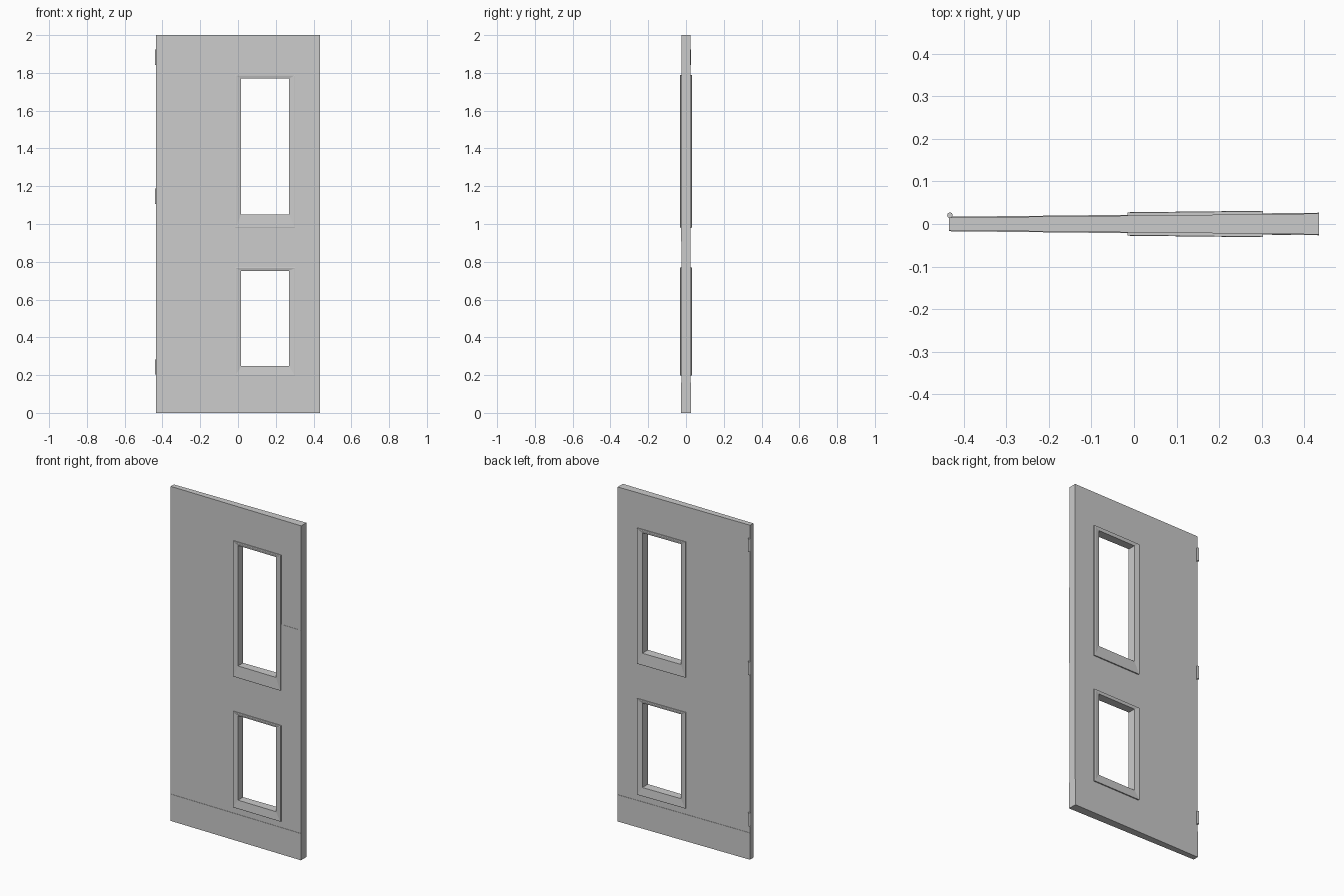
import bpy, bmesh

if "Cube" in bpy.data.objects:
    bpy.data.objects.remove(bpy.data.objects["Cube"])

HALF_W = 0.435
HINGE_T, LATCH_T = 0.015, 0.0245   # half thickness at hinge edge and latch edge
OPEN_X = (0.017, 0.270)
WINDOWS = {                        # opening z range, trim z range
    "upper": ((1.05, 1.77), (0.98, 1.79)),
    "lower": ((0.247, 0.752), (0.197, 0.77)),
}


def half_t(x):
    """Half thickness of the tapered leaf at x."""
    f = (x + HALF_W) / (2 * HALF_W)
    return HINGE_T + (LATCH_T - HINGE_T) * f


def finish(bm, name):
    bmesh.ops.recalc_face_normals(bm, faces=bm.faces)
    mesh = bpy.data.meshes.new(name)
    bm.to_mesh(mesh)
    bm.free()
    obj = bpy.data.objects.new(name, mesh)
    bpy.context.collection.objects.link(obj)
    return obj


def slab(name, x0, x1, z0, z1, side, proud):
    """Thin plate lying on one tapered face of the leaf."""
    bm = bmesh.new()
    bmesh.ops.create_cube(bm, size=1)
    for v in bm.verts:
        outer = v.co.y * side > 0
        x = x1 if v.co.x > 0 else x0
        z = z1 if v.co.z > 0 else z0
        v.co = (x, side * (half_t(x) + (proud if outer else -0.001)), z)
    return finish(bm, name)


def trim(name, opening, outer, side):
    """Window trim: raised outer edge sloping in to the opening."""
    (a, b), (c, d) = opening, outer
    X0, X1 = -0.015, 0.303
    e = 0.004
    rects = [
        (X0, X1, c, d, -0.001),
        (X0, X1, c, d, 0.007),
        (X0 + e, X1 - e, c + e, d - e, 0.008),
        (*OPEN_X, a, b, 0.004),
        (*OPEN_X, a, b, -0.001),
    ]
    bm = bmesh.new()
    loops = []
    for x0, x1, z0, z1, h in rects:
        loops.append([bm.verts.new((x, side * (half_t(x) + h), z))
                      for x, z in ((x0, z0), (x1, z0), (x1, z1), (x0, z1))])
    for i, lo in enumerate(loops):
        hi = loops[(i + 1) % len(loops)]
        for j in range(4):
            k = (j + 1) % 4
            bm.faces.new((lo[j], lo[k], hi[k], hi[j]))
    return finish(bm, name)


# Tapered door leaf with two window openings
xs = [-HALF_W, *OPEN_X, HALF_W]
zs = [0, *WINDOWS["lower"][0], *WINDOWS["upper"][0], 2]
bm = bmesh.new()
grid = [[bm.verts.new((x, -half_t(x), z)) for z in zs] for x in xs]
for i in range(len(xs) - 1):
    for j in range(len(zs) - 1):
        if i == 1 and j in (1, 3):
            continue
        bm.faces.new((grid[i][j], grid[i + 1][j], grid[i + 1][j + 1], grid[i][j + 1]))
ext = bmesh.ops.extrude_face_region(bm, geom=bm.faces[:], use_keep_orig=True)
for g in ext["geom"]:
    if isinstance(g, bmesh.types.BMVert):
        g.co.y = half_t(g.co.x)
finish(bm, "door_leaf")

# Window trims and kick plates on both faces
for side, face in ((-1, "front"), (1, "back")):
    for level, (opening, outer) in WINDOWS.items():
        trim(f"{level}_window_trim_{face}", opening, outer, side)
    slab(f"kick_plate_{face}", -HALF_W, HALF_W, 0, 0.16, side, 0.002)

# Push plate on the front, beside the latch edge
slab("push_plate", 0.303, HALF_W, 0.907, 1.375, -1, 0.0015)

# Hinge knuckles on the back of the hinge edge
for i, z in enumerate((0.243, 1.147, 1.883)):
    bpy.ops.mesh.primitive_cylinder_add(vertices=16, radius=0.0065, depth=0.08,
                                        location=(-0.433, 0.0205, z))
    hinge = bpy.context.object
    hinge.name = f"hinge_knuckle_{i + 1}"
    bpy.ops.object.shade_smooth_by_angle()
